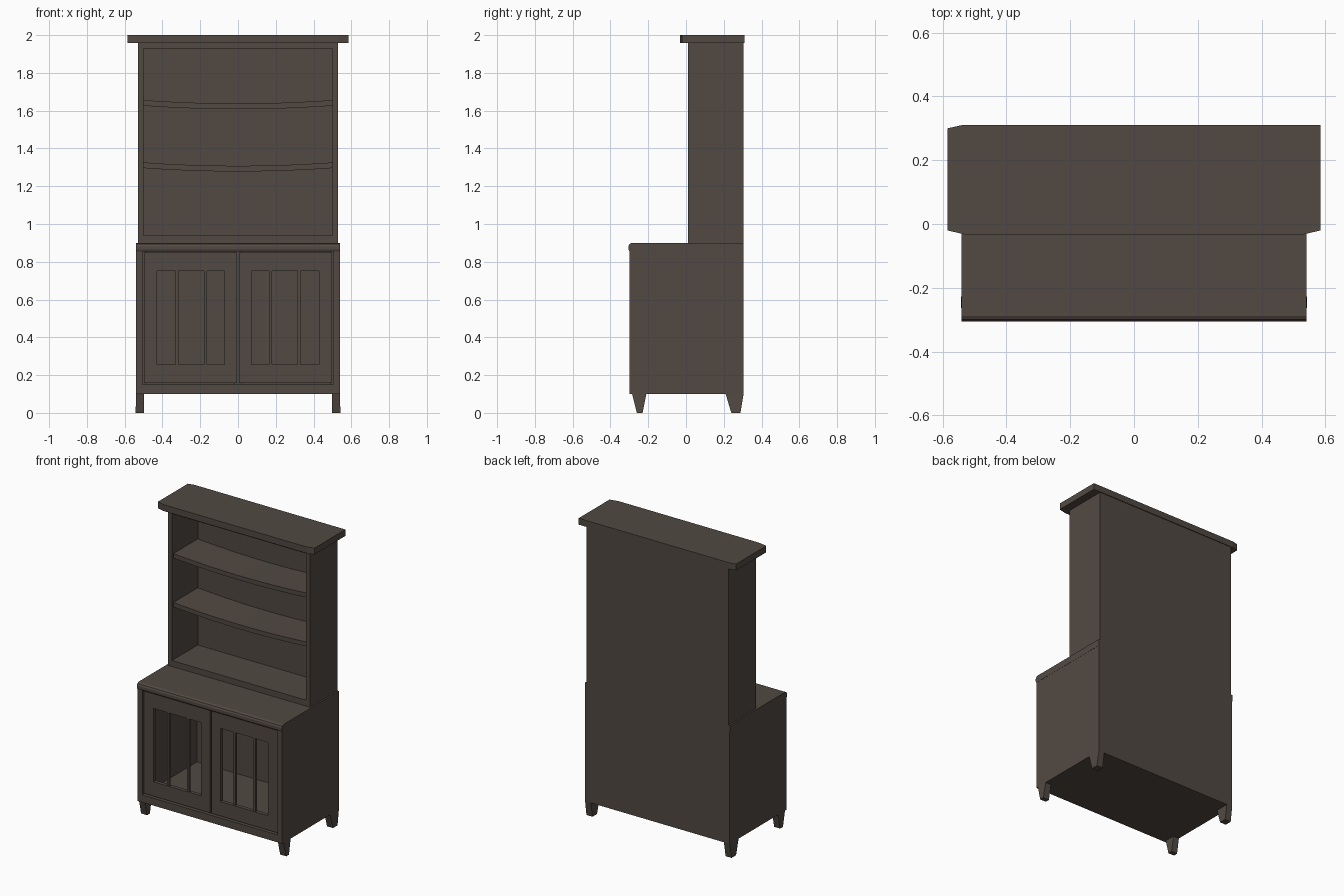
import bpy, bmesh

if "Cube" in bpy.data.objects:
    bpy.data.objects.remove(bpy.data.objects["Cube"])

wood = bpy.data.materials.new("dark_brown_wood")
wood.diffuse_color = (0.083, 0.066, 0.055, 1)
wood.use_nodes = True
wood.node_tree.nodes["Principled BSDF"].inputs["Base Color"].default_value = wood.diffuse_color


def finish(name, bm):
    bmesh.ops.recalc_face_normals(bm, faces=bm.faces[:])
    me = bpy.data.meshes.new(name)
    bm.to_mesh(me)
    bm.free()
    me.materials.append(wood)
    ob = bpy.data.objects.new(name, me)
    bpy.context.collection.objects.link(ob)
    return ob


def box(name, x0, x1, y0, y1, z0, z1, bevel=0):
    bm = bmesh.new()
    bmesh.ops.create_cube(bm, size=1)
    for v in bm.verts:
        v.co = (x1 if v.co.x > 0 else x0, y1 if v.co.y > 0 else y0, z1 if v.co.z > 0 else z0)
    if bevel:
        bmesh.ops.bevel(bm, geom=bm.edges[:], offset=bevel, segments=1, affect='EDGES')
    return finish(name, bm)


def prism(name, pts, axis, a, b):
    """Extrude a 2D outline along the x or z axis from a to b."""
    bm = bmesh.new()
    place = (lambda p, t: (t, p[0], p[1])) if axis == 'x' else (lambda p, t: (p[0], p[1], t))
    lo = [bm.verts.new(place(p, a)) for p in pts]
    hi = [bm.verts.new(place(p, b)) for p in pts]
    bm.faces.new(lo)
    bm.faces.new(hi)
    n = len(pts)
    for i in range(n):
        bm.faces.new((lo[i], lo[(i + 1) % n], hi[(i + 1) % n], hi[i]))
    return finish(name, bm)


# lower cabinet carcass
for s, side in ((-1, "left"), (1, "right")):
    xs = sorted((s * 0.505, s * 0.54))
    box("cabinet_side_" + side, *xs, -0.30, 0.305, 0.10, 0.88)
    # upper hutch sides
    xs = sorted((s * 0.50, s * 0.53))
    box("hutch_side_" + side, *xs, 0.01, 0.305, 0.90, 1.96)
box("cabinet_floor", -0.505, 0.505, -0.30, 0.305, 0.10, 0.15)
box("cabinet_back", -0.505, 0.505, 0.285, 0.305, 0.15, 0.86)

# worktop with a rounded front edge
prism("worktop", [(0.305, 0.855), (-0.30, 0.855), (-0.305, 0.865), (-0.305, 0.882),
                  (-0.30, 0.893), (-0.288, 0.90), (0.305, 0.90)], 'x', -0.541, 0.541)

# barred doors
for s, side in ((-1, "left"), (1, "right")):
    def span(a, b):
        return sorted((s * a, s * b))
    y0, y1 = -0.29, -0.265
    box("door_outer_stile_" + side, *span(0.428, 0.498), y0, y1, 0.158, 0.848)
    box("door_inner_stile_" + side, *span(0.006, 0.072), y0, y1, 0.158, 0.848)
    box("door_top_rail_" + side, *span(0.072, 0.428), y0, y1, 0.75, 0.848)
    box("door_bottom_rail_" + side, *span(0.072, 0.428), y0, y1, 0.158, 0.255)
    for i, x in enumerate((0.173, 0.322)):
        box(f"door_bar_{side}_{i}", *span(x - 0.008, x + 0.008), -0.286, -0.27, 0.255, 0.75)
    # thin strip behind the door gaps
    box("door_stop_" + side, *span(0.488, 0.505), -0.265, -0.255, 0.15, 0.855)
box("door_centre_stop", -0.02, 0.02, -0.265, -0.255, 0.15, 0.855)

# hutch panels
box("hutch_back", -0.50, 0.50, 0.285, 0.305, 0.90, 1.96)
box("hutch_floor", -0.50, 0.50, 0.01, 0.285, 0.90, 0.94)
box("hutch_top", -0.50, 0.50, 0.01, 0.285, 1.93, 1.96)

# sagging shelves
for i, z in enumerate((1.312, 1.642)):
    n = 12
    xs = [-0.5 + k / n for k in range(n + 1)]
    sag = [z - 0.018 * (1 - (x / 0.5) ** 2) for x in xs]
    bm = bmesh.new()
    rows = [[bm.verts.new((x, y, h + dz)) for x, h in zip(xs, sag)]
            for y, dz in ((0.025, 0.014), (0.285, 0.014), (0.285, -0.016), (0.025, -0.016))]
    for r in range(4):
        a, b = rows[r], rows[(r + 1) % 4]
        for k in range(n):
            bm.faces.new((a[k], a[k + 1], b[k + 1], b[k]))
    for k in (0, n):
        bm.faces.new([row[k] for row in rows])
    finish(f"shelf_{i}", bm)

# cornice slab with clipped corners
prism("cornice", [(-0.585, -0.02), (-0.53, -0.033), (0.53, -0.033), (0.585, -0.02),
                  (0.585, 0.31), (-0.54, 0.31), (-0.585, 0.30)], 'z', 1.957, 2.0)

# tapered legs
for s, side in ((-1, "left"), (1, "right")):
    for end, top, bot in (("front", (-0.285, -0.21), (-0.26, -0.23)),
                          ("back", (0.21, 0.305), (0.24, 0.288))):
        bm = bmesh.new()
        bmesh.ops.create_cube(bm, size=1)
        for v in bm.verts:
            up = v.co.z > 0
            y = (top if up else bot)[v.co.y > 0]
            x = (0.54 if up else 0.542) if v.co.x > 0 else 0.497
            v.co = (s * x, y, 0.10 if up else 0)
        finish(f"{end}_leg_{side}", bm)
